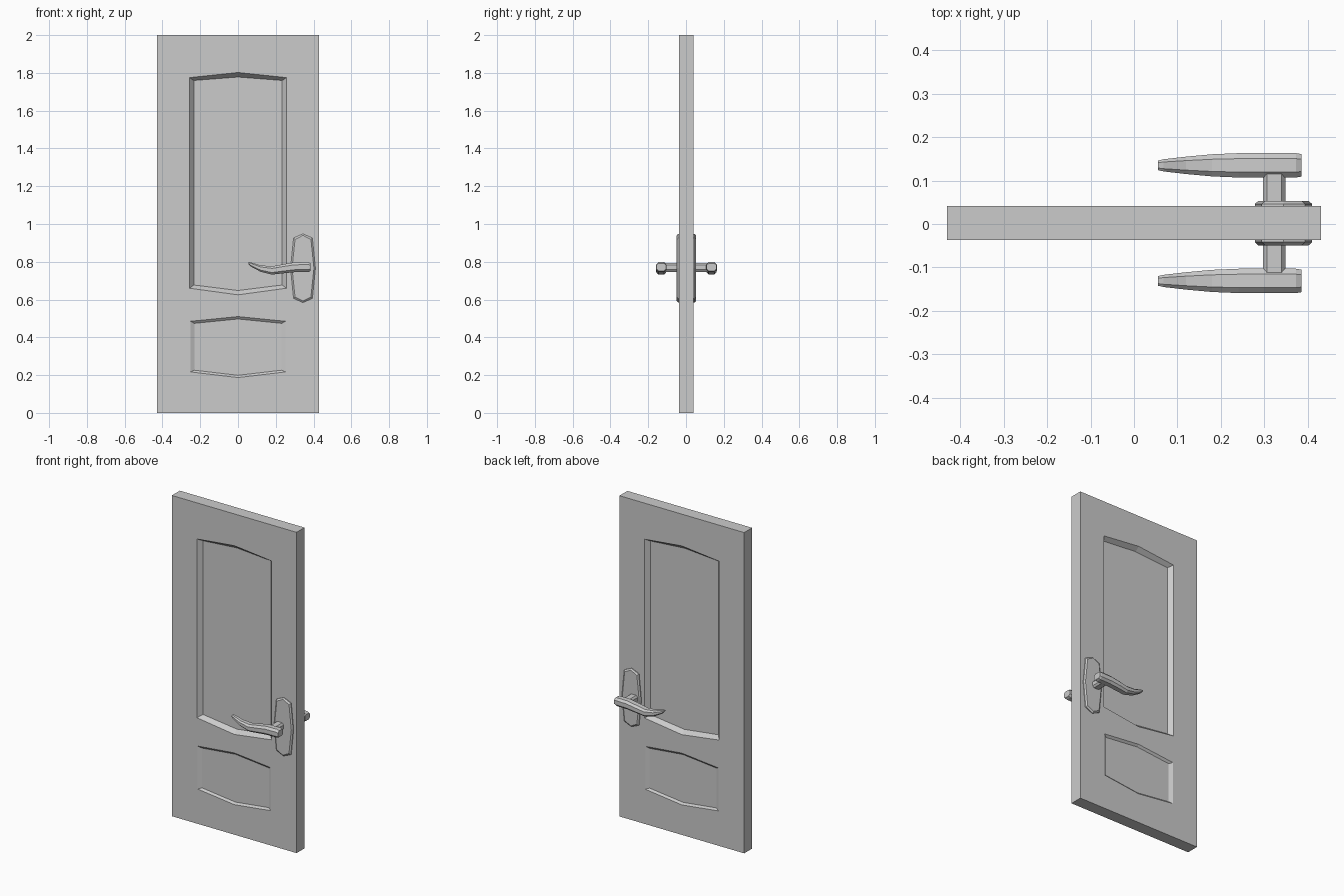
import bpy, bmesh
from mathutils import Vector

if "Cube" in bpy.data.objects:
    bpy.data.objects.remove(bpy.data.objects["Cube"])

YC = 0.002      # door centre in y
HALF = 0.039    # half of the door thickness


def loft(name, rings):
    """Skin equal-length closed rings and cap both ends."""
    bm = bmesh.new()
    vs = [[bm.verts.new(p) for p in r] for r in rings]
    n = len(vs[0])
    for a, b in zip(vs, vs[1:]):
        for i in range(n):
            j = (i + 1) % n
            bm.faces.new((a[i], a[j], b[j], b[i]))
    bm.faces.new(vs[0])
    bm.faces.new(vs[-1])
    bmesh.ops.recalc_face_normals(bm, faces=bm.faces)
    me = bpy.data.meshes.new(name)
    bm.to_mesh(me)
    bm.free()
    ob = bpy.data.objects.new(name, me)
    ob.location.y = YC
    bpy.context.collection.objects.link(ob)
    return ob


def panel_ring(hw, bot, bot_mid, top, top_mid, y):
    return [(-hw, y, bot), (0, y, bot_mid), (hw, y, bot),
            (hw, y, top), (0, y, top_mid), (-hw, y, top)]


def octagon(cx, cz, hx, hz, kx, kz, y):
    """Elongated octagon in the xz plane; k = size of the flat sides."""
    pts = [(kx, hz), (hx, kz), (hx, -kz), (kx, -hz),
           (-kx, -hz), (-hx, -kz), (-hx, kz), (-kx, hz)]
    return [(cx + a, y, cz + b) for a, b in pts]


def plate_ring(s, y):
    """Escutcheon outline: slightly pointed on all four sides."""
    pts = [(0, 0.182), (0.05, 0.16), (0.066, 0), (0.05, -0.16),
           (0, -0.182), (-0.05, -0.16), (-0.066, 0), (-0.05, 0.16)]
    return [(0.344 + a - s * (a > 0) + s * (a < 0), y,
             0.766 + b - s * (b > 0) + s * (b < 0)) for a, b in pts]


# door slab
w = 0.43
door = loft("door_slab", [[(-w, y, 0), (w, y, 0), (w, y, 2), (-w, y, 2)]
                          for y in (-HALF, HALF)])

# bevelled panel recesses, cut from both faces
panels = {
    "upper": ((0.257, 0.66, 0.625, 1.775, 1.802),
              (0.234, 0.677, 0.648, 1.76, 1.778), 0.026),
    "lower": ((0.252, 0.217, 0.187, 0.485, 0.51),
              (0.231, 0.226, 0.199, 0.474, 0.497), 0.011),
}
cutters = []
for key, (outer, inner, depth) in panels.items():
    for s in (-1, 1):
        c = loft(key + "_panel_cutter", [
            panel_ring(*outer, s * (HALF + 0.03)),
            panel_ring(*outer, s * HALF),
            panel_ring(*inner, s * (HALF - depth))])
        c.hide_render = True
        cutters.append(c)
        m = door.modifiers.new("cut", 'BOOLEAN')
        m.operation, m.solver, m.object = 'DIFFERENCE', 'EXACT', c
bpy.context.view_layer.update()
dg = bpy.context.evaluated_depsgraph_get()
cut_mesh = bpy.data.meshes.new_from_object(door.evaluated_get(dg))
door.modifiers.clear()
door.data = cut_mesh
for c in cutters:
    bpy.data.objects.remove(c)

# lever stations: x, centre z, half depth (y), half height (z)
stations = [(0.055, 0.793, 0.011, 0.005), (0.068, 0.786, 0.014, 0.011),
            (0.12, 0.764, 0.020, 0.017), (0.18, 0.754, 0.0255, 0.022),
            (0.24, 0.763, 0.028, 0.024), (0.30, 0.771, 0.028, 0.026),
            (0.373, 0.772, 0.028, 0.026), (0.385, 0.772, 0.026, 0.020)]
section = [(0.55, 1), (1, 0.5), (1, -0.5), (0.55, -1),
           (-0.55, -1), (-1, -0.5), (-1, 0.5), (-0.55, 1)]

for side, s in (("front", -1), ("back", 1)):
    # cover plate with chamfered rim
    loft(side + "_handle_plate", [plate_ring(0, s * 0.035),
                                  plate_ring(0, s * 0.044),
                                  plate_ring(0.008, s * 0.051)])
    # spindle
    loft(side + "_handle_spindle",
         [octagon(0.323, 0.77, 0.026, 0.023, 0.017, 0.012, s * y)
          for y in (0.045, 0.115)])
    # curved lever
    loft(side + "_handle_lever",
         [[(x, s * (0.133 + a * hy), z + b * hz) for a, b in section]
          for x, z, hy, hz in stations])
